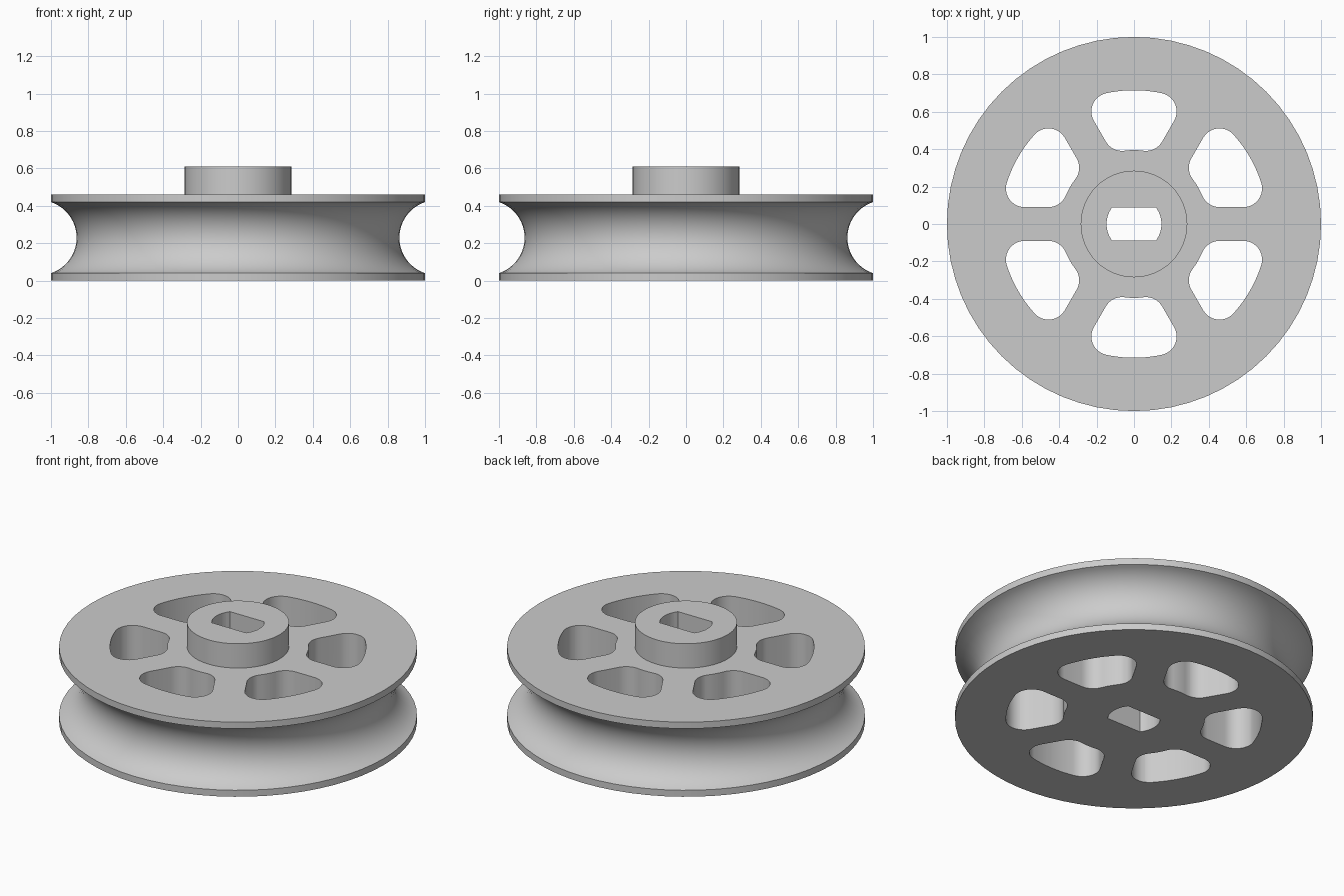
import bpy, bmesh, math
from mathutils import Vector, Matrix

cube = bpy.data.objects.get("Cube")
if cube:
    bpy.data.objects.remove(cube, do_unlink=True)

RIM, WIDTH, LIP = 1.0, 0.46, 0.04          # wheel radius, thickness, flange edge
HUB_R, HUB_TOP = 0.285, 0.61
GROOVE_DEPTH = 0.137

grey = bpy.data.materials.new("light_grey")
grey.use_nodes = True
colour = (0.6, 0.6, 0.6, 1)
grey.diffuse_color = colour
grey.node_tree.nodes["Principled BSDF"].inputs["Base Color"].default_value = colour


def make_object(name, bm):
    bmesh.ops.recalc_face_normals(bm, faces=bm.faces)
    mesh = bpy.data.meshes.new(name)
    bm.to_mesh(mesh)
    bm.free()
    mesh.materials.append(grey)
    obj = bpy.data.objects.new(name, mesh)
    bpy.context.collection.objects.link(obj)
    return obj


def arc(cx, cy, r, start, end, steps):
    return [Vector((cx + r * math.cos(a), cy + r * math.sin(a)))
            for a in (start + (end - start) * i / steps for i in range(steps + 1))]


def lathe(name, profile, steps):
    bm = bmesh.new()
    verts = [bm.verts.new((p.x, 0, p.y)) for p in profile]
    edges = [bm.edges.new(pair) for pair in zip(verts, verts[1:])]
    bmesh.ops.spin(bm, geom=verts + edges, cent=(0, 0, 0), axis=(0, 0, 1),
                   angle=math.tau, steps=steps, use_merge=False)
    bmesh.ops.remove_doubles(bm, verts=bm.verts, dist=1e-4)
    return make_object(name, bm)


def prism(bm, outline, turn=0.0):
    spin = Matrix.Rotation(turn, 3, 'Z')
    face = bm.faces.new([bm.verts.new(spin @ Vector((p.x, p.y, -0.2))) for p in outline])
    out = bmesh.ops.extrude_face_region(bm, geom=[face])["geom"]
    bmesh.ops.translate(bm, vec=(0, 0, 1.1),
                        verts=[g for g in out if isinstance(g, bmesh.types.BMVert)])


# Grooved wheel with raised hub, as one turned solid
half = WIDTH / 2 - LIP
groove_r = (half ** 2 + GROOVE_DEPTH ** 2) / (2 * GROOVE_DEPTH)
groove_c = RIM - GROOVE_DEPTH + groove_r
swing = math.asin(half / groove_r)
profile = [Vector((0, 0)), Vector((RIM, 0))]
profile += arc(groove_c, WIDTH / 2, groove_r, math.pi + swing, math.pi - swing, 24)
profile += [Vector((RIM, WIDTH)), Vector((HUB_R, WIDTH)),
            Vector((HUB_R, HUB_TOP)), Vector((0, HUB_TOP))]
wheel = lathe("pulley_wheel", profile, 64)

# Rounded window between two spokes, centred on +y
INNER, OUTER, SPOKE, FILLET = 0.395, 0.715, 0.09, 0.1
along = Vector((0.5, math.sqrt(3) / 2))
across = Vector((-along.y, along.x))
side_angle = math.atan2(-across.y, -across.x)


def fillet_centre(radius):
    d = SPOKE + FILLET
    return along * math.sqrt(radius ** 2 - d ** 2) + across * d


c_in, c_out = fillet_centre(INNER + FILLET), fillet_centre(OUTER - FILLET)
a_in = math.atan2(c_in.y, c_in.x)
a_out = math.atan2(c_out.y, c_out.x)
right = arc(0, 0, INNER, math.pi / 2, a_in, 4)[:-1]
right += arc(c_in.x, c_in.y, FILLET, a_in - math.pi, side_angle, 8)
right += arc(c_out.x, c_out.y, FILLET, side_angle, a_out, 10)
right += arc(0, 0, OUTER, a_out, math.pi / 2, 5)[1:]
window = right + [Vector((-p.x, p.y)) for p in reversed(right[1:-1])]

# Bore with two flats
BORE, FLAT = 0.147, 0.089
flat_angle = math.asin(FLAT / BORE)
bore = arc(0, 0, BORE, -flat_angle, flat_angle, 8)
bore += [-p for p in bore]

# Cut all openings through the wheel
cut = bmesh.new()
prism(cut, bore)
for i in range(6):
    prism(cut, window, i * math.tau / 6)
cutter = make_object("opening_cutter", cut)
cutter.hide_render = True
mod = wheel.modifiers.new("openings", 'BOOLEAN')
mod.operation, mod.solver, mod.object = 'DIFFERENCE', 'EXACT', cutter

bpy.ops.object.select_all(action='DESELECT')
wheel.select_set(True)
bpy.context.view_layer.objects.active = wheel
bpy.ops.object.modifier_apply(modifier=mod.name)
bpy.data.objects.remove(cutter, do_unlink=True)
bpy.ops.object.shade_smooth_by_angle(angle=math.radians(30))
